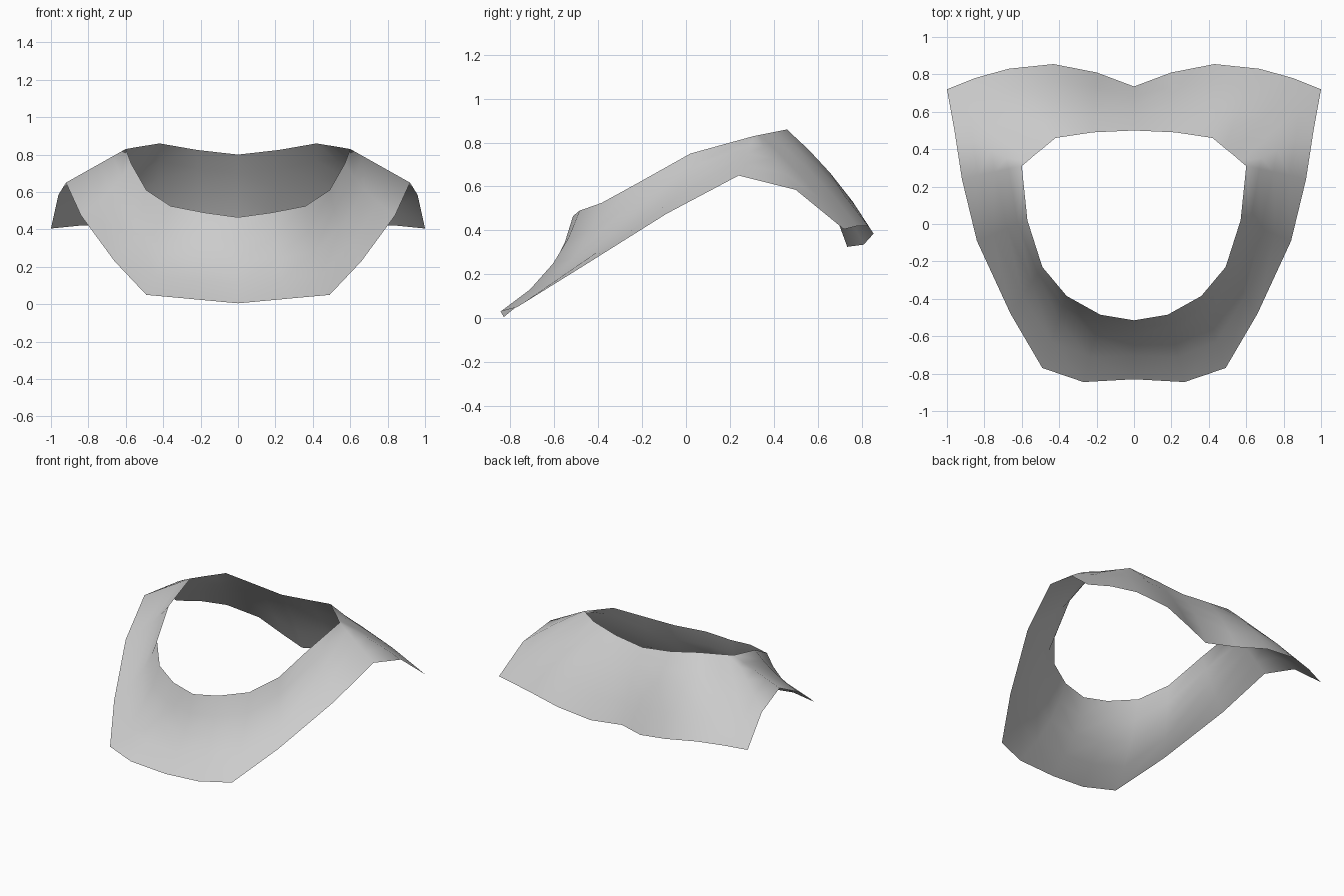
import bpy, bmesh
from mathutils import Vector

if "Cube" in bpy.data.objects:
    bpy.data.objects.remove(bpy.data.objects["Cube"])

# Right half, front centre to back centre: outer hem, neck rim, bend of the cloth
# (bend is positive where it sags inward, negative where it bulges outward)
RIBS = [
    ((0, -.83, .005), (0, -.515, .465), .055),
    ((.27, -.845, .03), (.18, -.485, .49), .055),
    ((.49, -.77, .05), (.36, -.385, .525), .06),
    ((.66, -.48, .23), (.49, -.23, .61), .045),
    ((.84, -.09, .475), (.57, .02, .75), .02),
    ((.92, .24, .65), (.60, .31, .83), .0),
    ((.96, .50, .585), (.60, .31, .83), -.01),
    ((1, .72, .405), (.57, .335, .835), -.02),
    ((.85, .78, .42), (.53, .37, .842), -.025),
    ((.67, .83, .42), (.48, .41, .85), -.025),
    ((.43, .855, .385), (.42, .46, .86), -.025),
    ((.20, .81, .335), (.22, .49, .825), -.02),
    ((0, .735, .325), (0, .50, .80), -.02),
]
STEPS = (0, .28, .55, .78, 1)

# Cloth strip between hem and neck rim
bm = bmesh.new()
rows = []
for hem, rim, bend in RIBS:
    a, b = Vector(hem), Vector(rim)
    flat = Vector((a.x - b.x, a.y - b.y, 0))
    inward = (-flat.normalized() * (b.z - a.z) + Vector((0, 0, -flat.length))).normalized()
    rows.append([bm.verts.new(a.lerp(b, t) + inward * bend * 4 * t * (1 - t)) for t in STEPS])
for r, s in zip(rows, rows[1:]):
    for i in range(len(STEPS) - 1):
        bm.faces.new((r[i], s[i], s[i + 1], r[i + 1]))
bmesh.ops.remove_doubles(bm, verts=bm.verts, dist=.0005)
bmesh.ops.recalc_face_normals(bm, faces=bm.faces)
if sum(f.normal.z for f in bm.faces) < 0:
    bmesh.ops.reverse_faces(bm, faces=bm.faces)
for f in bm.faces:
    f.smooth = True

mesh = bpy.data.meshes.new("collar")
bm.to_mesh(mesh)
bm.free()
collar = bpy.data.objects.new("collar", mesh)
bpy.context.collection.objects.link(collar)

# Left half
mirror = collar.modifiers.new("mirror", 'MIRROR')
mirror.use_clip = True
mirror.merge_threshold = .002

grey = bpy.data.materials.new("light grey")
grey.diffuse_color = (.6, .6, .6, 1)
grey.use_nodes = True
grey.node_tree.nodes["Principled BSDF"].inputs["Base Color"].default_value = grey.diffuse_color
mesh.materials.append(grey)
